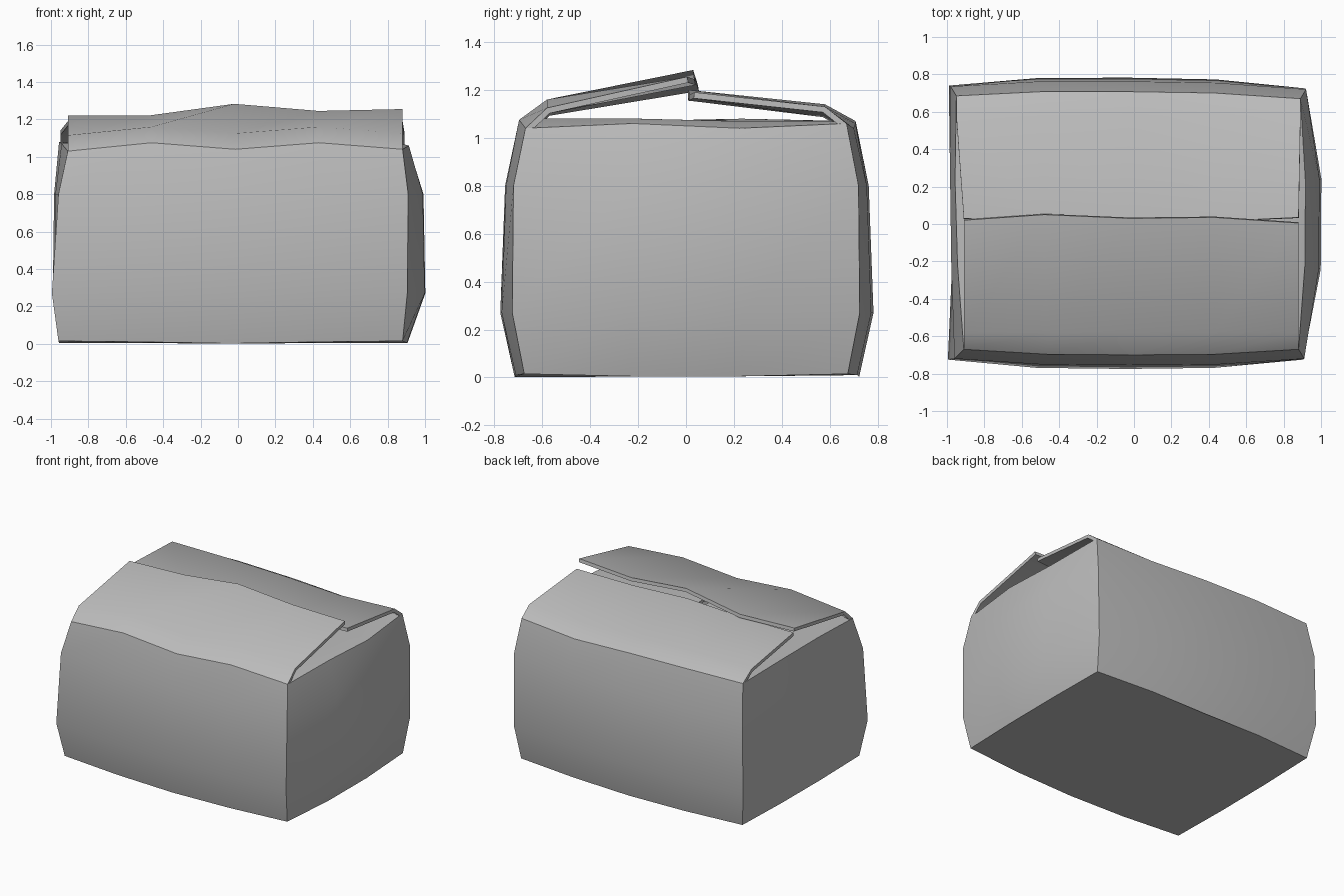
import bpy, bmesh, math
from mathutils import Vector

cube = bpy.data.objects.get("Cube")
if cube:
    bpy.data.objects.remove(cube, do_unlink=True)

card = bpy.data.materials.new("grey_card")
card.use_nodes = True
GREY = (0.5, 0.5, 0.5, 1)
card.diffuse_color = GREY
card.node_tree.nodes["Principled BSDF"].inputs["Base Color"].default_value = GREY


def finish(name, bm, thickness, angle=30):
    """Turn a bmesh sheet into a smooth shaded board with thickness."""
    mesh = bpy.data.meshes.new(name)
    bm.to_mesh(mesh)
    bm.free()
    mesh.materials.append(card)
    ob = bpy.data.objects.new(name, mesh)
    bpy.context.collection.objects.link(ob)
    solid = ob.modifiers.new("board", "SOLIDIFY")
    solid.thickness = thickness
    solid.offset = -1
    bpy.ops.object.select_all(action="DESELECT")
    ob.select_set(True)
    bpy.context.view_layer.objects.active = ob
    bpy.ops.object.modifier_apply(modifier="board")
    bpy.ops.object.shade_smooth_by_angle(angle=math.radians(angle))
    return ob


def side(a, b, z_list, bulge, out):
    """Points from corner a towards b (b left out), pushed outwards in the middle."""
    n = len(z_list) - 1
    pts = []
    for i in range(n):
        t = i / n
        p = Vector(a).lerp(Vector(b), t) + Vector(out) * bulge * min(1, 1.25 * math.sin(math.pi * t))
        pts.append(Vector((p.x, p.y, z_list[i])))
    return pts


def ring(z, corners, bulges, wave):
    """One closed loop round the box: front, right, back, left."""
    outs = ((0, -1), (1, 0), (0, 1), (-1, 0))
    pts = []
    for k in range(4):
        heights = [z + w for w in wave[k]]
        pts += side(corners[k], corners[(k + 1) % 4], heights, bulges[k], outs[k])
    return pts


# Box body: loops from floor to rim with bulging walls
flat = [[0] * 5, [0] * 4, [0] * 5, [0] * 4]
sag = [[0, -.005, -.013, -.005, 0], [0, -.01, -.01, 0]] * 2
rim = [[-.01, .035, 0, .035, 0], [0, .02, 0, .02], [.02, 0, .02, .03, .03], [.03, .04, .03, -.01]]
levels = (
    (.015, -.96, -.95, .88, .675, (.04, .02, .04, .0), sag),
    (.27, -.995, -.99, .905, .725, (.05, .09, .05, -.02), flat),
    (.8, -.96, -.98, .91, .72, (.035, .075, .035, .01), flat),
    (1.04, -.91, -.95, .88, .67, (.03, .03, .03, .02), rim),
)
bm = bmesh.new()
loops = []
for z, xl, xlb, xr, y, bulges, wave in levels:
    corners = ((xl, -y), (xr, -y), (xr + .01, y), (xlb, y + .015))
    loops.append([bm.verts.new(p) for p in ring(z, corners, bulges, wave)])
top = [v.co.copy() for v in loops[-1]]
count = len(top)
for low, high in zip(loops, loops[1:]):
    for i in range(count):
        j = (i + 1) % count
        bm.faces.new((low[i], low[j], high[j], high[i]))
bm.faces.new(loops[0][::-1])
finish("box_body", bm, .02, 40)


def flap(name, rows, thickness):
    """Sheet through rows of points, facing up."""
    bm = bmesh.new()
    grid = [[bm.verts.new(p) for p in row] for row in rows]
    for a, b in zip(grid, grid[1:]):
        for i in range(len(a) - 1):
            bm.faces.new((a[i], a[i + 1], b[i + 1], b[i]))
    bm.normal_update()
    for f in bm.faces:
        if f.normal.z < 0:
            f.normal_flip()
    return finish(name, bm, thickness, 45)


# Rim edges, each running along +x or +y
front_edge = top[0:5]
right_edge = top[4 + 0:8]
back_edge = top[7:12][::-1]
left_edge = (top[11:14] + top[:1])[::-1]

# Main flaps: hinge, rounded fold, free edge
front_fold = [p + Vector((0, -.58 - p.y, .085)) for p in front_edge]
front_tip = [(-.91, .02, 1.22), (-.48, .05, 1.22), (-.02, .03, 1.283), (.43, .035, 1.245), (.88, .005, 1.255)]
flap("front_flap", [front_edge, front_fold, front_tip], .025)

back_fold = [p + Vector((0, .58 - p.y, .07)) for p in back_edge]
back_tip = [(-.91, .03, 1.19), (-.48, .01, 1.18), (-.02, .01, 1.2), (.43, .015, 1.18), (.88, .035, 1.19)]
flap("back_flap", [back_edge, back_fold, back_tip], .025)

# Inner flaps folded flat under the main ones
for name, edge, inward in (("left_inner_flap", right_edge, -1), ("right_inner_flap", left_edge, 1)):
    fold = [Vector((p.x + inward * .09, p.y * .9, 1.08 - .01 * (p.y > 0))) for p in edge]
    end = [Vector((-inward * .03, p.y, p.z)) for p in fold]
    flap(name, [edge, fold, end], .02)
